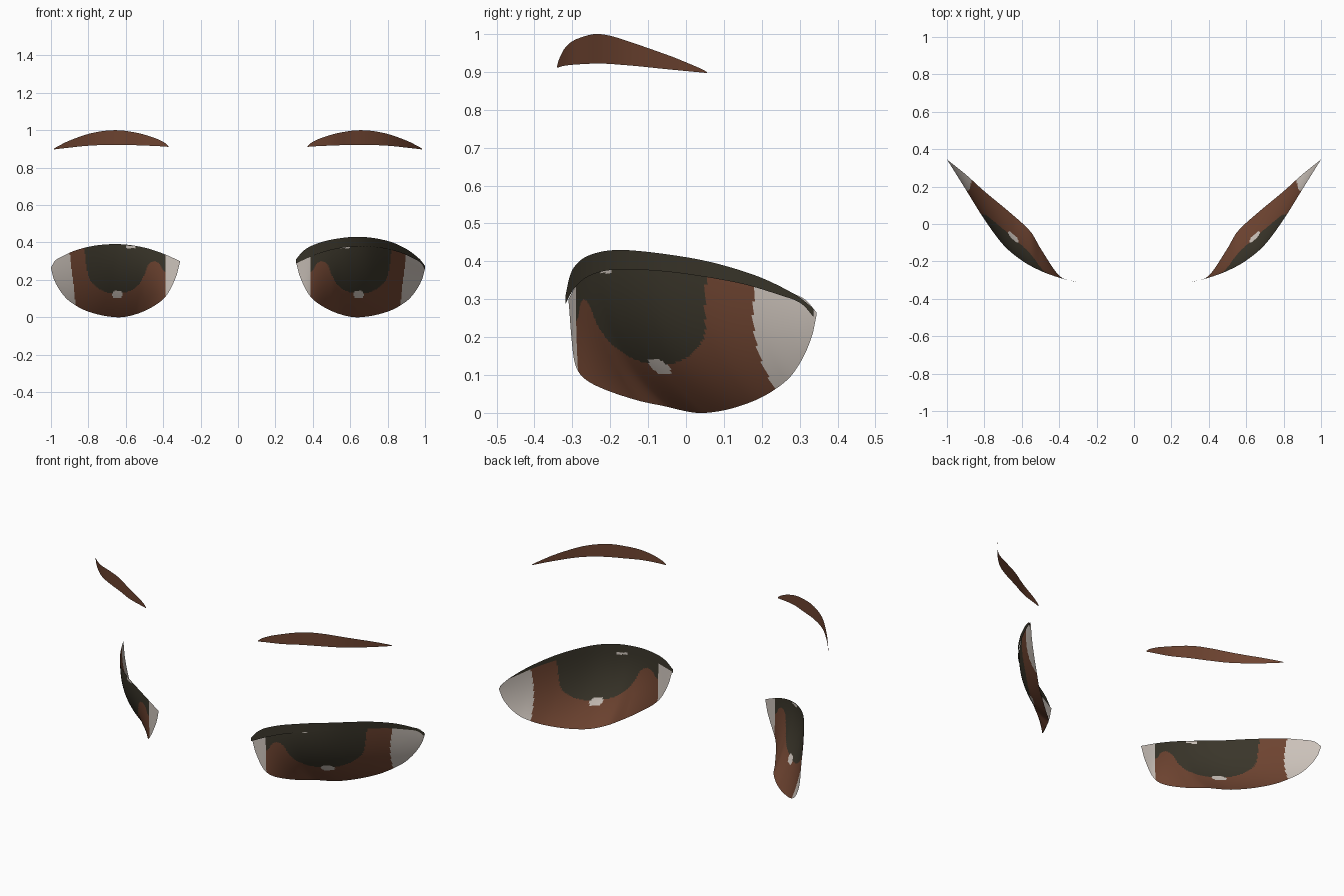
import bpy
import bmesh
import math

cube = bpy.data.objects.get("Cube")
if cube:
    bpy.data.objects.remove(cube, do_unlink=True)


def make_material(name, color):
    mat = bpy.data.materials.new(name)
    mat.use_nodes = True
    mat.diffuse_color = (*color, 1)
    bsdf = next(n for n in mat.node_tree.nodes if n.type == 'BSDF_PRINCIPLED')
    bsdf.inputs["Base Color"].default_value = (*color, 1)
    bsdf.inputs["Roughness"].default_value = 0.8
    return mat


WHITE = make_material("eye white", (0.60, 0.54, 0.49))
BROWN = make_material("warm brown", (0.155, 0.057, 0.030))
BLACK = make_material("soft black", (0.042, 0.036, 0.023))


def curve(*points):
    """Smooth function through the given points (cubic Hermite)."""
    def slope(i):
        a, b = points[max(i - 1, 0)], points[min(i + 1, len(points) - 1)]
        return (b[1] - a[1]) / (b[0] - a[0])

    def value(x):
        x = min(max(x, points[0][0]), points[-1][0])
        i = 0
        while i < len(points) - 2 and x > points[i + 1][0]:
            i += 1
        (xa, ya), (xb, yb) = points[i], points[i + 1]
        h = xb - xa
        s = (x - xa) / h
        blend = s * s * (3 - 2 * s)
        bend = s * (1 - s) * h * ((1 - s) * slope(i) - s * slope(i + 1))
        return ya + (yb - ya) * blend + bend
    return value


def sheet(name, side, start, end, columns, rows, surface, mats, rule=None):
    """Curved sheet over x and a bottom-to-top parameter, on one side."""
    bm = bmesh.new()
    grid = []
    for i in range(columns + 1):
        x = start + (end - start) * (1 - math.cos(math.pi * i / columns)) / 2
        grid.append([bm.verts.new(surface(x, j / rows)) for j in range(rows + 1)])
    for i in range(columns):
        for j in range(rows):
            face = bm.faces.new((grid[i][j], grid[i + 1][j],
                                 grid[i + 1][j + 1], grid[i][j + 1]))
            face.smooth = True
            if rule:
                c = face.calc_center_median()
                face.material_index = rule(c.x, c.z)
    if side < 0:
        for v in bm.verts:
            v.co.x *= -1
        bmesh.ops.reverse_faces(bm, faces=bm.faces[:])
    bmesh.ops.remove_doubles(bm, verts=bm.verts[:], dist=0.00005)
    mesh = bpy.data.meshes.new(name)
    bm.to_mesh(mesh)
    bm.free()
    for mat in mats:
        mesh.materials.append(mat)
    obj = bpy.data.objects.new(name, mesh)
    bpy.context.collection.objects.link(obj)
    return obj


# Eye outline (heights) and its depth along the upper and lower edges
eye_top = curve((.31, .30), (.4, .34), (.5, .372), (.62, .39), (.75, .385),
                (.87, .357), (.95, .32), (.98, .30), (1, .265))
eye_bottom = curve((.31, .295), (.33, .22), (.38, .12), (.45, .06), (.55, .015),
                   (.65, 0), (.8, .03), (.9, .085), (.95, .14), (.985, .205), (1, .26))
depth_top = curve((.31, -.31), (.4, -.287), (.5, -.25), (.6, -.195), (.7, -.11),
                  (.8, .025), (.9, .185), (1, .345))
depth_bottom = curve((.31, -.31), (.4, -.275), (.5, -.13), (.55, -.045), (.65, .05),
                     (.8, .175), (.9, .265), (1, .345))
pupil_floor = curve((.38, .24), (.40, .25), (.42, .285), (.45, .30), (.48, .28),
                    (.5, .23), (.53, .175), (.58, .14), (.65, .127), (.72, .14),
                    (.78, .185), (.805, .24), (.82, .36))


def eye_surface(x, t):
    low, high = eye_bottom(x), eye_top(x)
    back, front = depth_bottom(x), depth_top(x)
    bulge = 1 - (1 - t) ** 2.2
    return x, back + (front - back) * bulge, low + (high - low) * t


def eye_color(x, z):
    # White corners and glints, dark pupil, brown iris
    if x < .387 or x > .865 + .12 * (z - .05):
        return 0
    low_glint = ((x - .645) / .026) ** 4 + ((z - .122) / .019) ** 4 < 1
    high_glint = abs(x - .575) < .026 and abs(z - .375) < .006
    if low_glint or high_glint:
        return 0
    return 2 if x < .82 and z > pupil_floor(x) else 1


# Upper lid strip
lid_top = curve((.31, .31), (.35, .355), (.4, .385), (.5, .415), (.65, .43),
                (.8, .408), (.9, .365), (.97, .312), (1, .275))


def lid_surface(x, t):
    low = min(eye_top(x) - .012, lid_top(x) - .005)
    return x, depth_top(x) - .008, low + (lid_top(x) - low) * t


# Eyebrow arch
brow_top = curve((.372, .916), (.39, .932), (.45, .96), (.55, .988), (.66, 1),
                 (.78, .985), (.9, .945), (.97, .91), (.985, .9))
brow_bottom = curve((.372, .911), (.45, .916), (.66, .922), (.8, .917),
                    (.9, .907), (.985, .897))
brow_depth = curve((.372, -.34), (.5, -.307), (.6, -.26), (.7, -.213),
                   (.8, -.15), (.9, -.05), (.985, .055))


def brow_surface(x, t):
    low, high = brow_bottom(x), brow_top(x)
    return x, brow_depth(x), low + (high - low) * t


for label, side in (("left", 1), ("right", -1)):
    sheet(label + "_eye", side, .31, 1, 170, 80, eye_surface,
          (WHITE, BROWN, BLACK), eye_color)
    sheet(label + "_eyebrow", side, .372, .985, 40, 4, brow_surface, (BROWN,))

# Only one eye carries the heavy lid
sheet("left_upper_lid", 1, .31, 1, 60, 4, lid_surface, (BLACK,))
